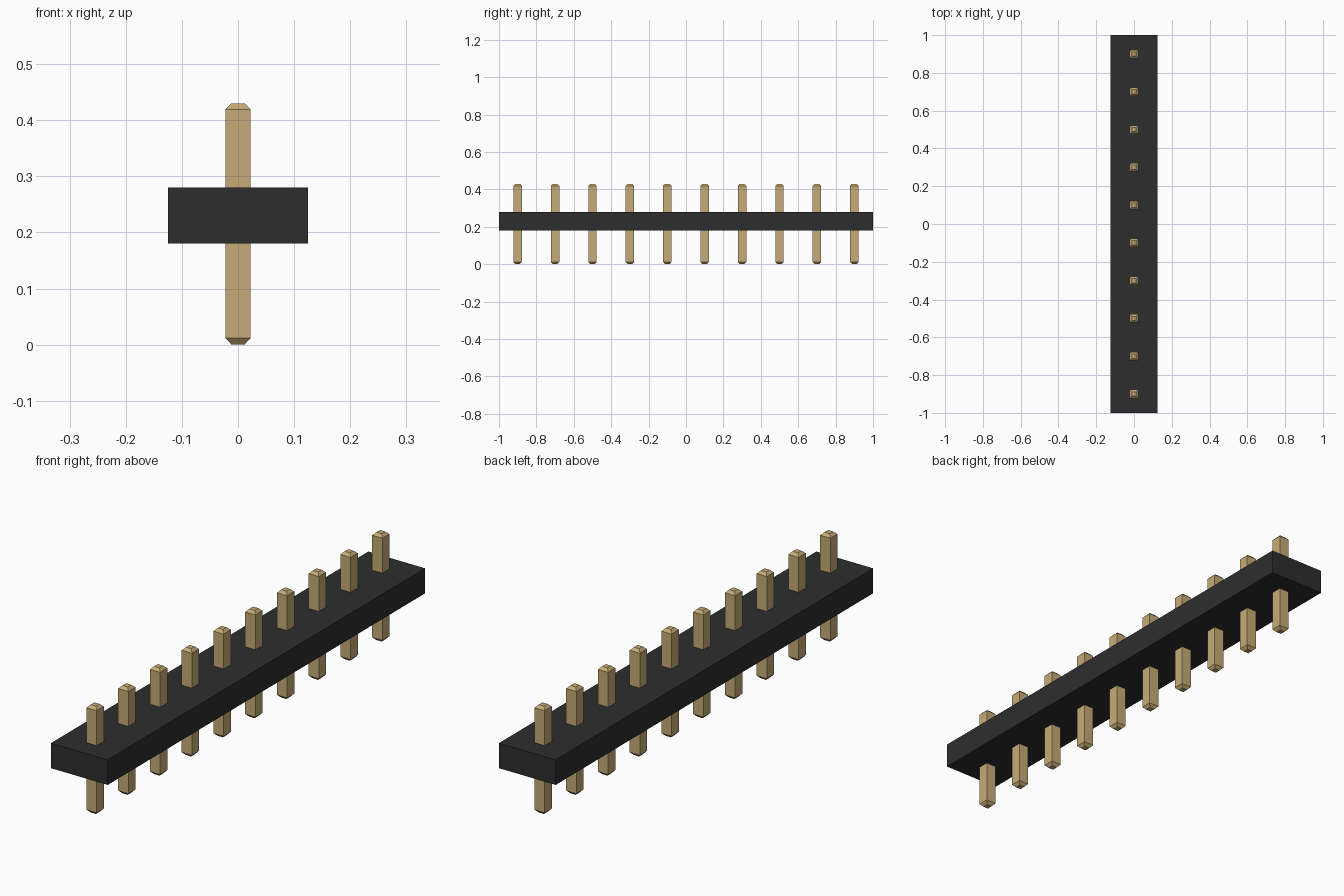
import bpy, bmesh

cube = bpy.data.objects.get("Cube")
if cube:
    bpy.data.objects.remove(cube, do_unlink=True)


def make_material(name, rgb):
    mat = bpy.data.materials.new(name)
    mat.use_nodes = True
    mat.diffuse_color = (*rgb, 1)
    mat.node_tree.nodes["Principled BSDF"].inputs["Base Color"].default_value = (*rgb, 1)
    return mat


def square_loft(name, sections, mat):
    """Loft rectangles given as (half_x, half_y, z), bottom to top, capped at both ends."""
    bm = bmesh.new()
    rings = [[bm.verts.new((sx * hx, sy * hy, z))
              for sx, sy in ((-1, -1), (1, -1), (1, 1), (-1, 1))]
             for hx, hy, z in sections]
    bm.faces.new(rings[0][::-1])
    bm.faces.new(rings[-1])
    for low, high in zip(rings, rings[1:]):
        for i in range(4):
            j = (i + 1) % 4
            bm.faces.new((low[i], low[j], high[j], high[i]))
    mesh = bpy.data.meshes.new(name)
    bm.to_mesh(mesh)
    bm.free()
    mesh.materials.append(mat)
    return mesh


def place(name, mesh, y=0.0):
    obj = bpy.data.objects.new(name, mesh)
    obj.location.y = y
    bpy.context.collection.objects.link(obj)


black = make_material("black plastic", (0.027, 0.027, 0.027))
gold = make_material("gold metal", (0.57, 0.41, 0.18))

# Insulating bar
place("housing", square_loft("housing", [(0.125, 1.0, 0.18), (0.125, 1.0, 0.28)], black))

# Row of square pins with chamfered tips, sharing one mesh
PIN, TIP, COUNT, PITCH = 0.0225, 0.0115, 10, 0.2
pin_mesh = square_loft("pin", [(TIP, TIP, 0.0), (PIN, PIN, 0.012),
                               (PIN, PIN, 0.419), (TIP, TIP, 0.43)], gold)
for i in range(COUNT):
    place(f"pin_{i + 1}", pin_mesh, (i - (COUNT - 1) / 2) * PITCH)
